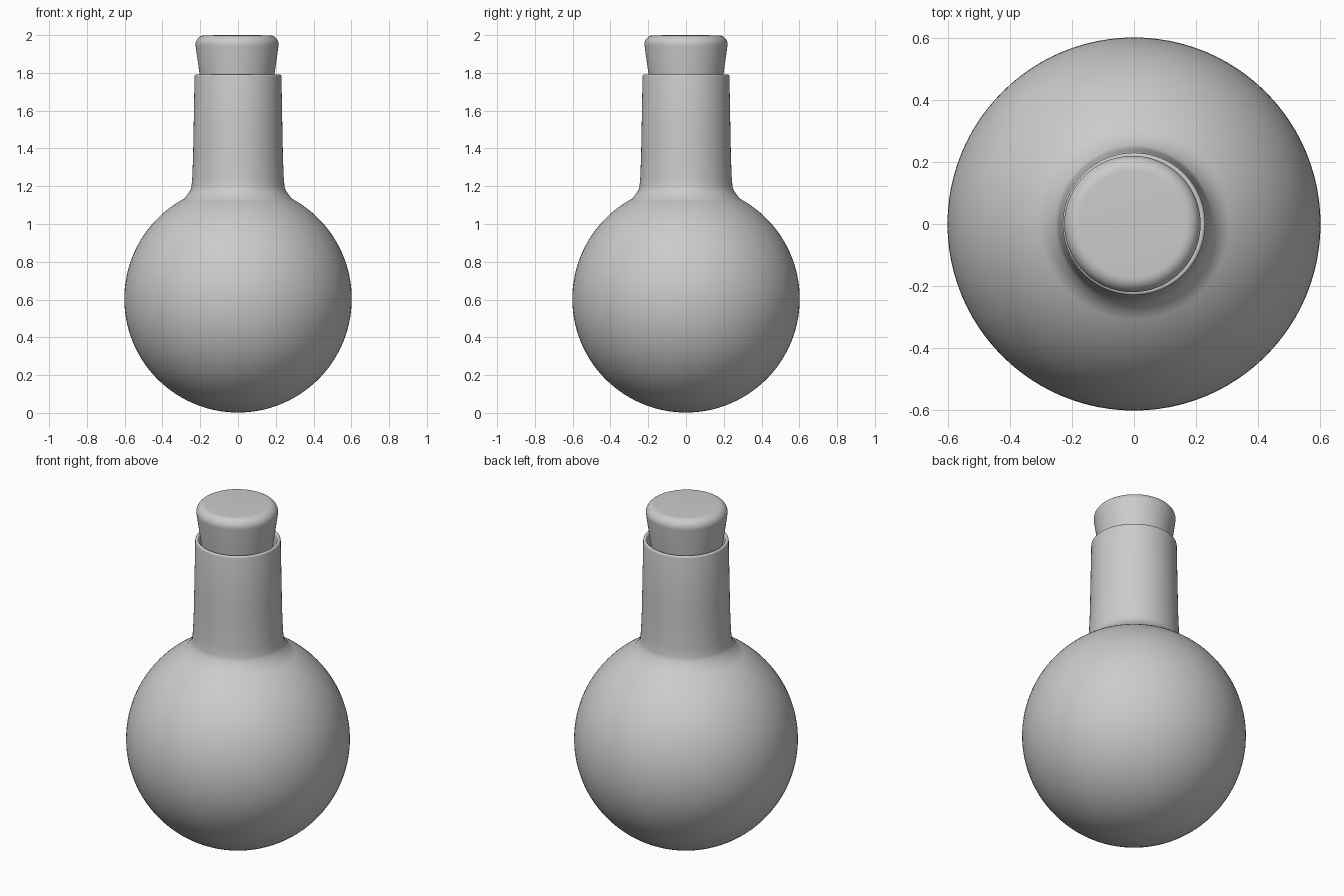
import bpy, bmesh, math

cube = bpy.data.objects.get("Cube")
if cube:
    bpy.data.objects.remove(cube, do_unlink=True)

grey = bpy.data.materials.new("plain grey")
grey.use_nodes = True
colour = (0.6, 0.6, 0.6, 1)
grey.diffuse_color = colour
grey.node_tree.nodes["Principled BSDF"].inputs["Base Color"].default_value = colour


def lathe(name, profile, segments=96, location=(0, 0, 0)):
    """Spin a profile of (radius, height) points around the z axis."""
    bm = bmesh.new()
    verts = [bm.verts.new((r, 0, z)) for r, z in profile]
    edges = [bm.edges.new(pair) for pair in zip(verts, verts[1:])]
    bmesh.ops.spin(bm, geom=verts + edges, cent=(0, 0, 0), axis=(0, 0, 1),
                   angle=math.tau, steps=segments)
    bmesh.ops.remove_doubles(bm, verts=bm.verts, dist=0.0002)
    bmesh.ops.recalc_face_normals(bm, faces=bm.faces)
    mesh = bpy.data.meshes.new(name)
    bm.to_mesh(mesh)
    bm.free()
    mesh.materials.append(grey)
    obj = bpy.data.objects.new(name, mesh)
    obj.location = location
    bpy.context.collection.objects.link(obj)
    bpy.ops.object.select_all(action='DESELECT')
    obj.select_set(True)
    bpy.context.view_layer.objects.active = obj
    bpy.ops.object.shade_smooth_by_angle(angle=math.radians(40))
    return obj


def arc(cx, cz, radius, start, end, steps):
    """Points on an arc, with angles in degrees from the +x direction."""
    angles = [math.radians(start + (end - start) * i / steps) for i in range(steps + 1)]
    return [(max(0, cx + radius * math.cos(a)), cz + radius * math.sin(a)) for a in angles]


# Flask: round bulb, flared joint, neck and rolled rim, then the inner wall
RADIUS, CENTRE, WALL = 0.602, 0.604, 0.022
outer = arc(0, CENTRE, RADIUS, -90, 62, 56)
joint = [(0.264, 1.163), (0.252, 1.178), (0.246, 1.2), (0.242, 1.25), (0.238, 1.35), (0.235, 1.5)]
rim = arc(0.22, 1.782, 0.01, 0, 180, 8)
inner_neck = [(0.211, 1.5), (0.218, 1.2)]
inner = arc(0, CENTRE, RADIUS - WALL, 66, -90, 40)
lathe("flask", outer + joint + rim + inner_neck + inner)

# Stopper: tapered plug with a rounded top edge, reaching down into the neck
plug = [(0, 1.62), (0.165, 1.62), (0.178, 1.635), (0.198, 1.79)]
top_edge = arc(0.172, 1.951, 0.048, -8, 90, 12)
lathe("stopper", plug + top_edge + [(0, 2.0)], location=(-0.005, 0, 0))
